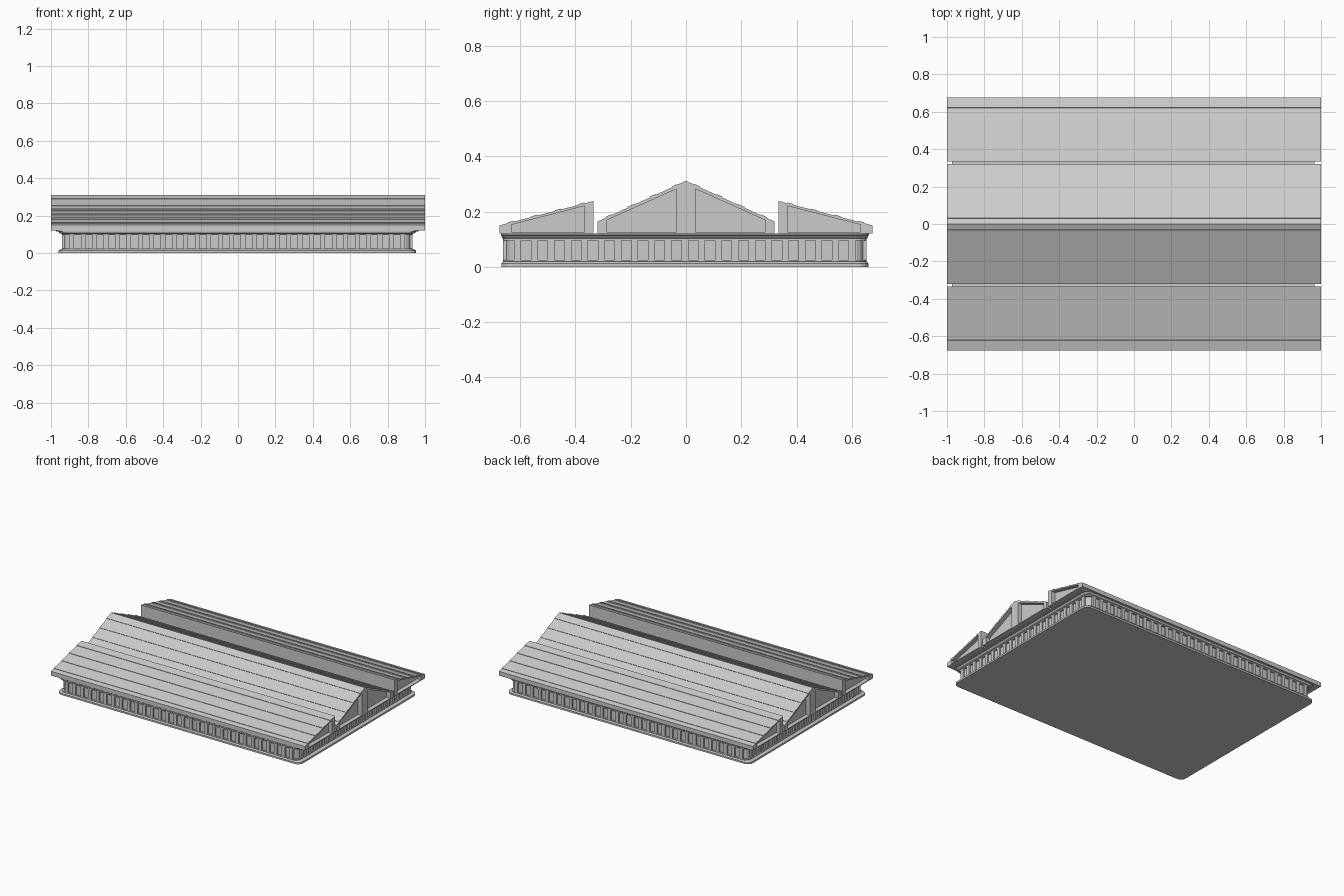
import bpy, bmesh, math

if "Cube" in bpy.data.objects:
    bpy.data.objects.remove(bpy.data.objects["Cube"])

CX, CY = -0.004, -0.004   # the base sits slightly off the roof centre


def finish(name, bm):
    bmesh.ops.recalc_face_normals(bm, faces=bm.faces[:])
    me = bpy.data.meshes.new(name)
    bm.to_mesh(me)
    bm.free()
    ob = bpy.data.objects.new(name, me)
    bpy.context.collection.objects.link(ob)
    return ob


def rounded(hx, hy, r, n=4):
    pts = []
    for q, (sx, sy) in enumerate(((1, 1), (-1, 1), (-1, -1), (1, -1))):
        for i in range(n + 1):
            a = math.pi / 2 * (q + i / n)
            pts.append((CX + sx * (hx - r) + r * math.cos(a),
                        CY + sy * (hy - r) + r * math.sin(a)))
    return pts


def tier(name, levels):
    """Stack rounded rectangles given as (half x, half y, z)."""
    bm = bmesh.new()
    rings = [[bm.verts.new((x, y, z)) for x, y in rounded(hx, hy, 0.04)]
             for hx, hy, z in levels]
    n = len(rings[0])
    for a, b in zip(rings, rings[1:]):
        for i in range(n):
            j = (i + 1) % n
            bm.faces.new((a[i], a[j], b[j], b[i]))
    bm.faces.new(rings[0])
    bm.faces.new(rings[-1])
    return finish(name, bm)


def prism(name, profile, x0, x1):
    """Extrude a (y, z) outline along x."""
    bm = bmesh.new()
    a = [bm.verts.new((x0, y, z)) for y, z in profile]
    b = [bm.verts.new((x1, y, z)) for y, z in profile]
    n = len(a)
    bm.faces.new(a)
    bm.faces.new(b)
    for i in range(n):
        j = (i + 1) % n
        bm.faces.new((a[i], a[j], b[j], b[i]))
    return finish(name, bm)


def ribbed(p, q, count, h=0.003):
    """Slope from p to q with shallow raised battens."""
    L = math.dist(p, q)
    d = ((q[0] - p[0]) / L, (q[1] - p[1]) / L)
    pts = [p]
    for k in range(count):
        for t, lift in ((-0.13, 0), (-0.13, 1), (0.13, 1), (0.13, 0)):
            s = (k + 0.5 + t) / count * L
            pts.append((p[0] + d[0] * s - abs(d[1]) * h * lift * (1 if d[1] > 0 else -1),
                        p[1] + d[1] * s + abs(d[0]) * h * lift))
    return pts + [q]


def mirror(pts):
    return [(-y, z) for y, z in reversed(pts)]


def recess(ob, panels, depth=0.03):
    """Sink panels into both gable ends."""
    for p in panels:
        for s in (-1, 1):
            cut = prism("cutter", p, s * (1 - depth), s * 1.05)
            m = ob.modifiers.new("recess", "BOOLEAN")
            m.object, m.operation, m.solver = cut, "DIFFERENCE", "EXACT"
            bpy.context.view_layer.objects.active = ob
            bpy.ops.object.modifier_apply(modifier=m.name)
            bpy.data.objects.remove(cut)


# Base slab, recessed wall and cornice
tier("plinth", [(0.957, 0.664, 0), (0.957, 0.664, 0.012), (0.945, 0.657, 0.02)])
tier("window_wall", [(0.926, 0.647, 0.015), (0.926, 0.647, 0.108)])
tier("wall_bottom_rail", [(0.936, 0.657, 0.018), (0.936, 0.657, 0.025)])
tier("cornice", [(0.936, 0.657, 0.095), (0.936, 0.657, 0.102), (0.95, 0.662, 0.106),
                 (0.957, 0.664, 0.114), (0.97, 0.666, 0.116), (0.97, 0.666, 0.121)])

# Upright mullions around the wall
bm = bmesh.new()


def mullion(x, y, sx, sy):
    g = bmesh.ops.create_cube(bm, size=1)["verts"]
    bmesh.ops.scale(bm, vec=(sx, sy, 0.08), verts=g)
    bmesh.ops.translate(bm, vec=(CX + x, CY + y, 0.061), verts=g)


for s in (-1, 1):
    for i in range(30):
        mullion(-0.885 + 1.77 * i / 29, s * 0.647, 0.025, 0.02)
    for i in range(21):
        mullion(s * 0.926, -0.605 + 1.21 * i / 20, 0.02, 0.025)
finish("wall_mullions", bm)

# Central gabled roof
left = ribbed((-0.32, 0.164), (0, 0.311), 4)
body = [(-0.32, 0.12)] + left + mirror(left)[1:] + [(0.32, 0.12)]
centre = prism("centre_roof", body, -1, 1)
panel = [(-0.286, 0.126), (-0.034, 0.126), (-0.034, 0.282), (-0.286, 0.169)]
recess(centre, [panel, mirror(panel)])

# Single-slope roofs on both sides
slope = [(-0.675, 0.12)] + ribbed((-0.675, 0.15), (-0.335, 0.238), 4) + [(-0.335, 0.12)]
panel = [(-0.632, 0.126), (-0.368, 0.126), (-0.368, 0.22), (-0.632, 0.152)]
for name, f in (("front_roof", list), ("back_roof", mirror)):
    recess(prism(name, f(slope), -1, 1), [f(panel)])
